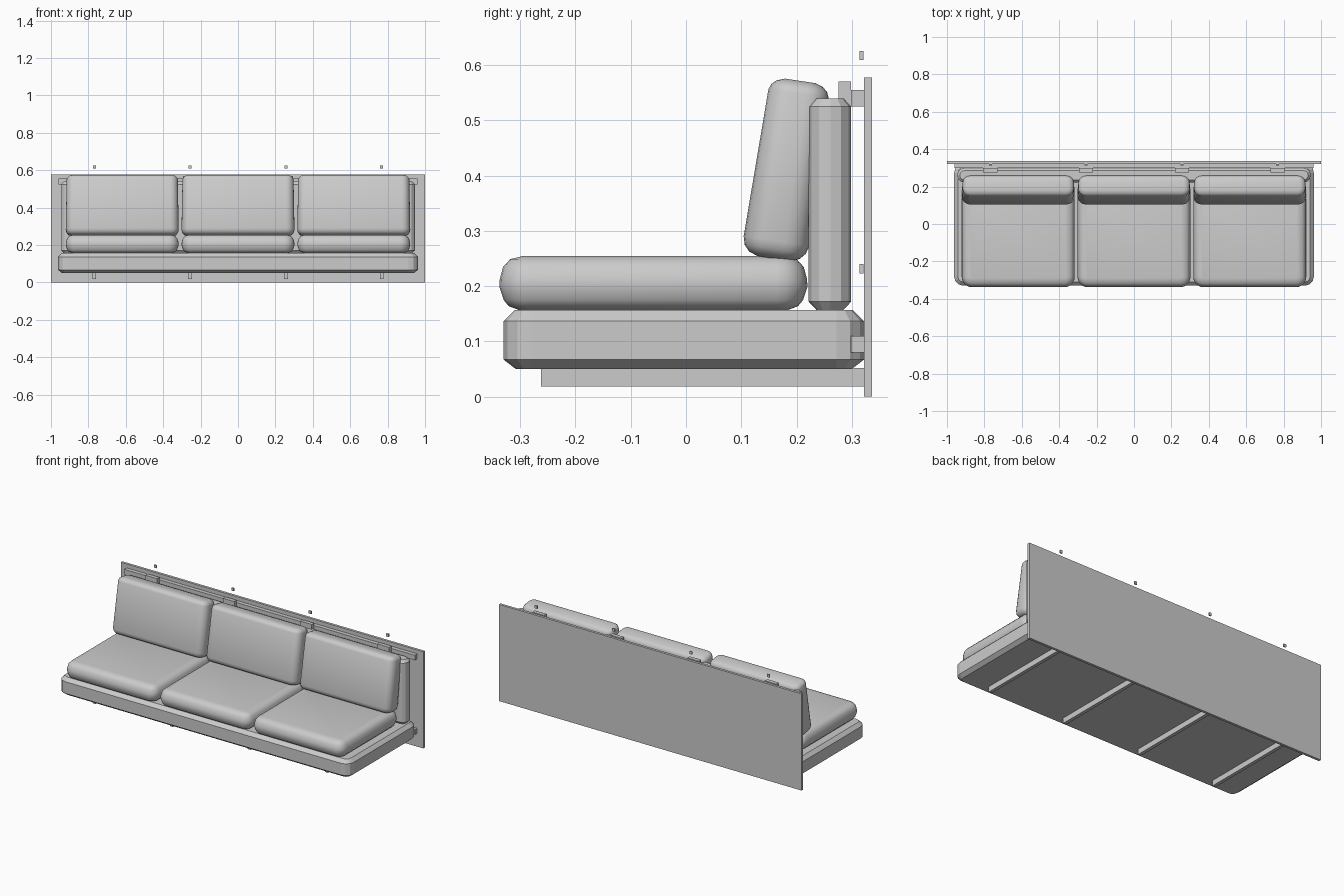
import bpy, bmesh
from math import sin, cos, pi, radians

if "Cube" in bpy.data.objects:
    bpy.data.objects.remove(bpy.data.objects["Cube"])


def finish(name, bm, loc=(0, 0, 0), tilt=0, smooth=False):
    bmesh.ops.recalc_face_normals(bm, faces=bm.faces)
    mesh = bpy.data.meshes.new(name)
    bm.to_mesh(mesh)
    bm.free()
    ob = bpy.data.objects.new(name, mesh)
    bpy.context.collection.objects.link(ob)
    ob.location = loc
    ob.rotation_euler.x = tilt
    if smooth:
        bpy.ops.object.select_all(action='DESELECT')
        ob.select_set(True)
        bpy.context.view_layer.objects.active = ob
        bpy.ops.object.shade_smooth_by_angle(angle=radians(40))
    return ob


def box(name, x, y, z):
    """Box from (min, max) pairs."""
    bm = bmesh.new()
    bmesh.ops.create_cube(bm, size=1)
    for v in bm.verts:
        for i, (a, b) in enumerate((x, y, z)):
            v.co[i] = (a + b) / 2 + v.co[i] * (b - a)
    return finish(name, bm)


def slab(name, width, depth, radius, segs, profile, **kw):
    """Stack of rounded rectangles; profile lists (inset, height)."""
    bm = bmesh.new()
    rings = []
    for inset, z in profile:
        r = max(radius - inset, 0.004)
        cx, cy = width / 2 - inset - r, depth / 2 - inset - r
        ring = []
        for q, (sx, sy) in enumerate(((1, 1), (-1, 1), (-1, -1), (1, -1))):
            for k in range(segs + 1):
                a = pi / 2 * (q + k / segs)
                ring.append(bm.verts.new((sx * cx + r * cos(a), sy * cy + r * sin(a), z)))
        rings.append(ring)
    n = len(rings[0])
    for lo, hi in zip(rings, rings[1:]):
        for i in range(n):
            j = (i + 1) % n
            bm.faces.new((lo[i], lo[j], hi[j], hi[i]))
    bm.faces.new(rings[0][::-1])
    bm.faces.new(rings[-1])
    return finish(name, bm, **kw)


# wall panel
box("wall_panel", (-1, 1), (0.322, 0.337), (0, 0.578))

# bench base and backrest board with chamfered rims
slab("seat_base", 1.924, 0.652, 0.05, 3,
     [(0.022, 0.05), (0, 0.067), (0, 0.137), (0.02, 0.157)], loc=(0, -0.004, 0))
slab("backrest_board", 1.89, 0.077, 0.037, 3,
     [(0.014, 0.157), (0, 0.172), (0, 0.525), (0.014, 0.54)], loc=(0, 0.2605, 0))

# horizontal mounting rails
box("upper_rail", (-0.96, 0.96), (0.299, 0.322), (0.525, 0.555))
box("lower_rail", (-0.96, 0.96), (0.299, 0.322), (0.08, 0.11))

# brackets, floor supports and pegs at four stations
for i, x in enumerate((-0.768, -0.256, 0.256, 0.768)):
    box(f"support_bar_{i}", (x - 0.01, x + 0.01), (-0.262, 0.322), (0.018, 0.052))
    box(f"hook_{i}", (x - 0.038, x + 0.038), (0.276, 0.299), (0.525, 0.57))
    for label, z in (("upper", 0.609), ("lower", 0.223)):
        box(f"{label}_peg_{i}", (x - 0.008, x + 0.008), (0.314, 0.321), (z, z + 0.017))

# cushions
seat_profile = [(0.035, 0.157), (0.017, 0.164), (0.008, 0.175), (0, 0.199), (0.001, 0.213),
                (0.007, 0.235), (0.02, 0.249), (0.045, 0.255)]
back_profile = [(0.03, 0), (0.014, 0.006), (0.004, 0.017), (0, 0.032),
                (0.005, 0.302), (0.009, 0.312), (0.018, 0.32), (0.032, 0.325)]
for i, x in enumerate((-0.619, 0, 0.619)):
    slab(f"seat_cushion_{i}", 0.604, 0.558, 0.055, 5, seat_profile,
         loc=(x, -0.059, 0), smooth=True)
    slab(f"back_cushion_{i}", 0.604, 0.12, 0.045, 5, back_profile,
         loc=(x, 0.159, 0.25), tilt=radians(-8.5), smooth=True)
